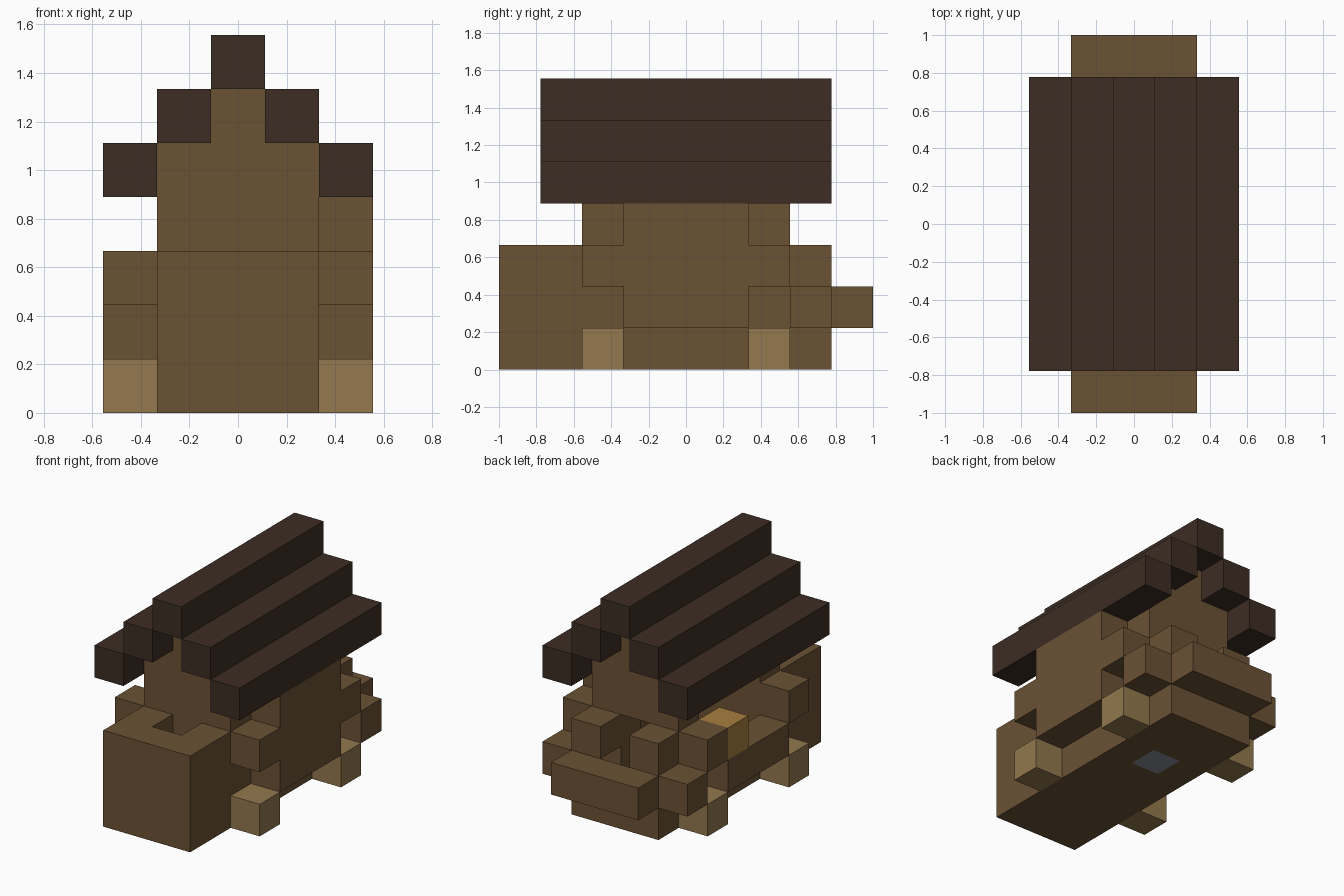
import bpy
import bmesh

U = 2 / 9  # edge of one block; block columns are counted from the centre

old = bpy.data.objects.get("Cube")
if old:
    bpy.data.objects.remove(old, do_unlink=True)


def material(name, rgb):
    """Flat material from 0-255 display values."""
    def lin(c):
        c /= 255
        return c / 12.92 if c <= 0.04045 else ((c + 0.055) / 1.055) ** 2.4
    colour = [lin(c) for c in rgb] + [1.0]
    m = bpy.data.materials.new(name)
    m.use_nodes = True
    m.diffuse_color = colour
    shader = m.node_tree.nodes["Principled BSDF"]
    shader.inputs["Base Color"].default_value = colour
    shader.inputs["Roughness"].default_value = 0.9
    return m


WOOD = material("brown wood", (107, 82, 52))
PALE = material("pale wood", (147, 120, 78))
ROOF = material("dark roof wood", (60, 45, 35))
GOLD = material("golden lantern", (168, 126, 62))
GREY = material("grey iron", (133, 140, 146))


def blocks(name, mat, xs, ys, zs):
    """Box filling an inclusive range of block columns, rows and layers."""
    bm = bmesh.new()
    bmesh.ops.create_cube(bm, size=1)
    lo = [xs[0] - 0.5, ys[0] - 0.5, zs[0]]
    hi = [xs[1] + 0.5, ys[1] + 0.5, zs[1] + 1]
    for v in bm.verts:
        for i in range(3):
            v.co[i] = U * (hi[i] if v.co[i] > 0 else lo[i])
    mesh = bpy.data.meshes.new(name)
    bm.to_mesh(mesh)
    bm.free()
    mesh.materials.append(mat)
    obj = bpy.data.objects.new(name, mesh)
    bpy.context.collection.objects.link(obj)
    return obj


def pair(name, mat, x, ys, zs):
    """One column of blocks on each side."""
    for side, s in (("left", 1), ("right", -1)):
        blocks(f"{name}_{side}", mat, (s * x, s * x), ys, zs)


# Floor, built around an iron plate
blocks("floor_front", WOOD, (-1, 1), (-4, 0), (0, 0))
blocks("floor_back", WOOD, (-1, 1), (2, 3), (0, 0))
pair("floor_side", WOOD, 1, (1, 1), (0, 0))
blocks("iron_plate", GREY, (0, 0), (1, 1), (0, 0))

# Front box with a well in its top
blocks("front_box", WOOD, (-1, 1), (-4, -3), (1, 1))
blocks("front_box_rim", WOOD, (-1, 1), (-4, -4), (2, 2))
pair("front_box_side", WOOD, 1, (-3, -3), (2, 2))

# Front gable wall, and back gable wall with a doorway
blocks("front_wall", WOOD, (-1, 1), (-2, -2), (1, 4))
pair("door_jamb", WOOD, 1, (2, 2), (1, 2))
blocks("door_lintel", WOOD, (-1, 1), (2, 2), (3, 4))
for label, y in (("front", -2), ("back", 2)):
    blocks(f"{label}_gable_peak", WOOD, (0, 0), (y, y), (5, 5))
    pair(f"{label}_wheel", PALE, 2, (y, y), (0, 0))
    pair(f"{label}_corner_block", WOOD, 2, (y, y), (2, 2))

# Closed left wall, open counter on the right with a lantern
blocks("left_wall", WOOD, (2, 2), (-1, 1), (1, 3))
blocks("right_counter", WOOD, (-2, -2), (-1, 1), (1, 1))
blocks("lantern", GOLD, (-2, -2), (1, 1), (2, 2))

# Porch rail
blocks("porch_rail", WOOD, (-1, 1), (4, 4), (1, 1))
pair("porch_side_rail", WOOD, 2, (3, 3), (1, 1))
pair("porch_post", WOOD, 1, (3, 3), (2, 2))

# Stepped roof beams
blocks("roof_ridge", ROOF, (0, 0), (-3, 3), (6, 6))
for x, label in ((1, "upper"), (2, "lower")):
    pair(f"roof_{label}_beam", ROOF, x, (-3, 3), (6 - x, 6 - x))
